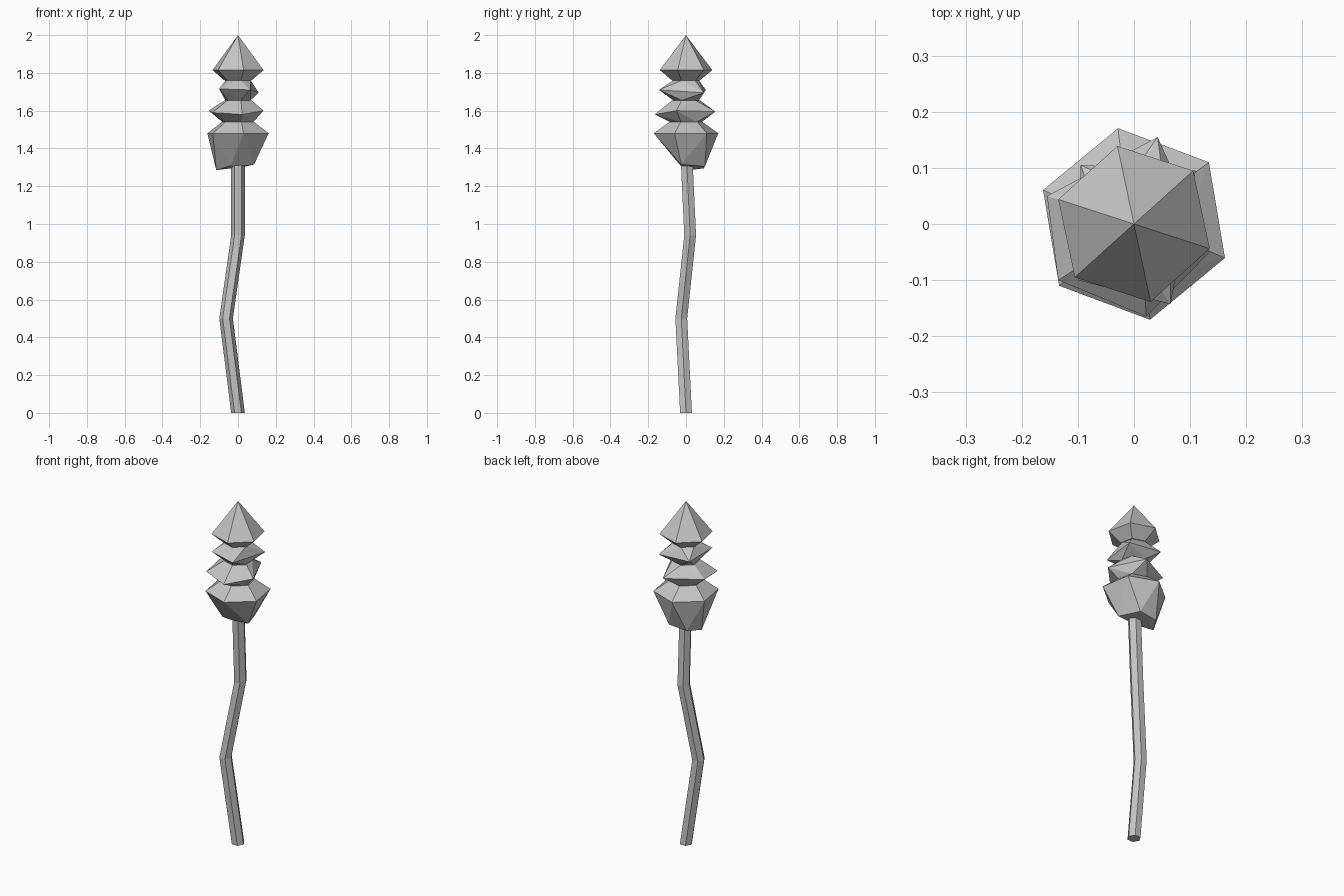
import bpy, bmesh
from math import cos, sin, radians

cube = bpy.data.objects.get("Cube")
if cube:
    bpy.data.objects.remove(cube)

# One plain grey for the whole model
grey = bpy.data.materials.new("stone_grey")
grey.use_nodes = True
colour = (0.56, 0.56, 0.56, 1)
grey.diffuse_color = colour
grey.node_tree.nodes["Principled BSDF"].inputs["Base Color"].default_value = colour


def ring(radius, z, phase=42, x=0, y=0, sides=6):
    angles = [radians(phase + 360 * i / sides) for i in range(sides)]
    return [(x + radius * cos(a), y + radius * sin(a), z) for a in angles]


def finish(name, bm):
    bmesh.ops.recalc_face_normals(bm, faces=bm.faces)
    mesh = bpy.data.meshes.new(name)
    bm.to_mesh(mesh)
    bm.free()
    mesh.materials.append(grey)
    obj = bpy.data.objects.new(name, mesh)
    bpy.context.collection.objects.link(obj)


def gem(name, points):
    """Faceted solid wrapped around its corner points."""
    bm = bmesh.new()
    verts = [bm.verts.new(p) for p in points]
    result = bmesh.ops.convex_hull(bm, input=verts)
    loose = {v for v in result["geom_interior"] if isinstance(v, bmesh.types.BMVert)}
    bmesh.ops.delete(bm, geom=list(loose), context="VERTS")
    bmesh.ops.dissolve_limit(bm, angle_limit=0.02, verts=bm.verts, edges=bm.edges)
    finish(name, bm)


# Bent hexagonal stalk
path = [(0, 0, 0), (-0.063, -0.025, 0.5), (0, 0.022, 0.94), (0, 0.004, 1.33)]
bm = bmesh.new()
loops = [[bm.verts.new(p) for p in ring(0.036, z, 0, x, y)] for x, y, z in path]
for low, high in zip(loops, loops[1:]):
    for i in range(6):
        j = (i + 1) % 6
        bm.faces.new((low[i], low[j], high[j], high[i]))
bm.faces.new(loops[0])
bm.faces.new(loops[-1])
finish("stalk", bm)

# Rough bulb with an uneven underside
underside = [(-0.115, 0.02, 1.285), (-0.037, -0.03, 1.31), (0.085, -0.025, 1.315),
             (0.04, 0.1, 1.305), (-0.07, 0.095, 1.295)]
gem("bulb", underside + ring(0.173, 1.48, 39.5) + ring(0.09, 1.54))

# Jagged collars, joined by narrow necks
lower = [(-0.155, 0.05, 1.6), (-0.135, -0.1, 1.59), (0.022, -0.165, 1.58),
         (0.135, -0.05, 1.6), (0.042, 0.155, 1.595)]
gem("lower_collar", ring(0.086, 1.54) + lower + ring(0.075, 1.655))
upper = [(-0.1, -0.1, 1.715), (0.065, -0.143, 1.71), (0.11, 0.095, 1.695), (-0.095, 0.105, 1.71)]
gem("upper_collar", ring(0.07, 1.655) + upper + ring(0.07, 1.76))

# Pointed tip
gem("tip", ring(0.075, 1.76) + ring(0.142, 1.815) + [(0, 0, 2)])
